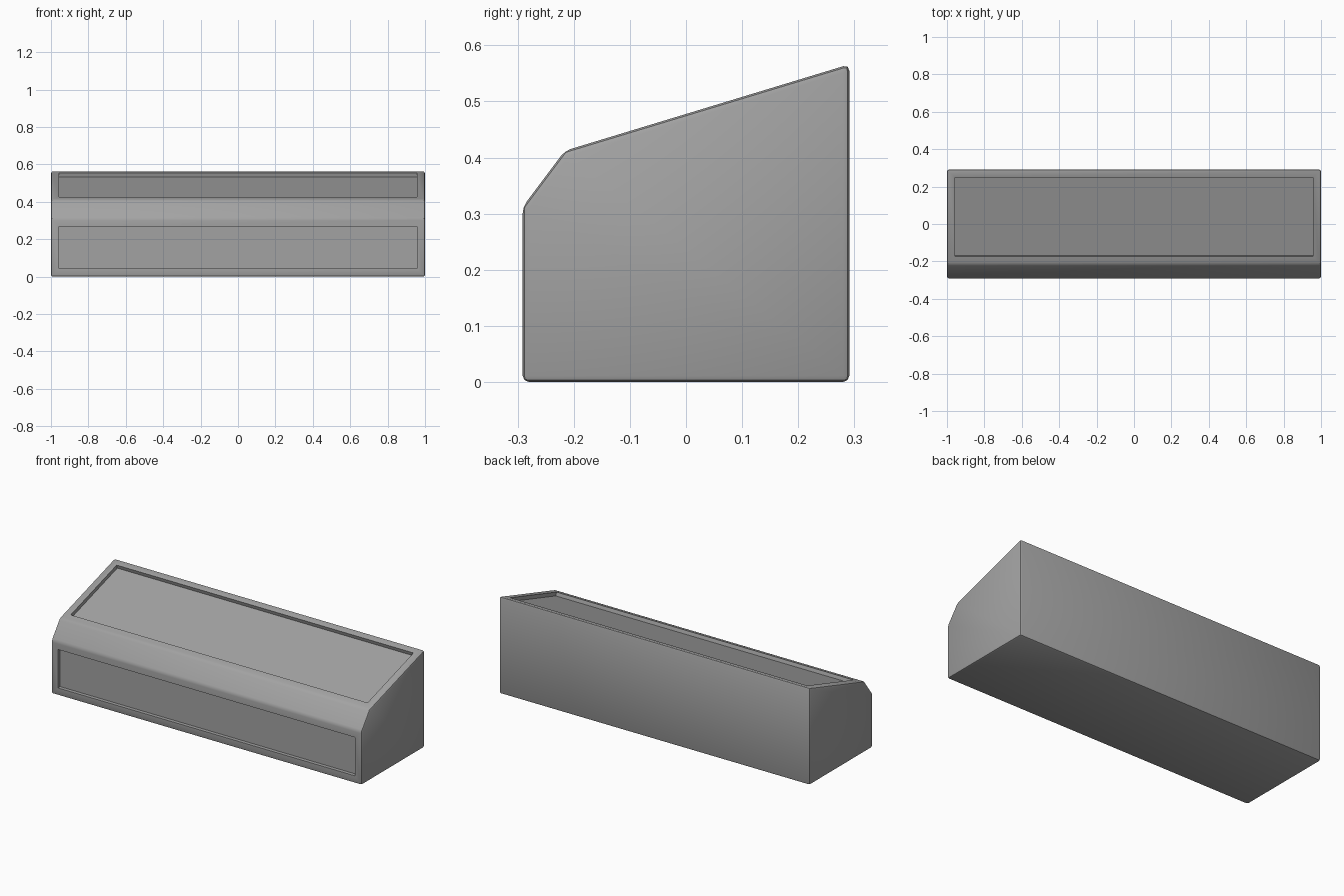
import bpy, bmesh, math

if "Cube" in bpy.data.objects:
    bpy.data.objects.remove(bpy.data.objects["Cube"])

# Side profile (y, z), front at -y
profile = [(-0.291, 0.002), (-0.291, 0.312), (-0.216, 0.412), (0.291, 0.566), (0.291, 0.002)]

bm = bmesh.new()
# Console body: profile extruded along x
left = [bm.verts.new((-1, y, z)) for y, z in profile]
start = bm.faces.new(left)
ext = bmesh.ops.extrude_face_region(bm, geom=[start], use_keep_orig=True)
bmesh.ops.translate(bm, vec=(2, 0, 0),
                    verts=[g for g in ext["geom"] if isinstance(g, bmesh.types.BMVert)])
bmesh.ops.translate(bm, vec=(0, 0, -0.002), verts=[v for v in bm.verts if v.co.z < 0.01])
bmesh.ops.recalc_face_normals(bm, faces=bm.faces[:])
bm.normal_update()
outer_edges = bm.edges[:]

# Recessed panels in the front and the sloped top
front = min(bm.faces, key=lambda f: f.calc_center_median().y)
top = max(bm.faces, key=lambda f: f.calc_center_median().z)
for panel in (front, top):
    normal = panel.normal.copy()
    bmesh.ops.inset_region(bm, faces=[panel], thickness=0.044, use_even_offset=True)
    bmesh.ops.inset_region(bm, faces=[panel], thickness=0.0, depth=0.0)
    bmesh.ops.translate(bm, verts=panel.verts[:], vec=normal * -0.021)

# Small rounding on the outer edges only
bmesh.ops.bevel(bm, geom=outer_edges, offset=0.011, offset_type='OFFSET',
                segments=2, profile=0.5, affect='EDGES', clamp_overlap=True)

mesh = bpy.data.meshes.new("console_body")
bm.to_mesh(mesh)
bm.free()
body = bpy.data.objects.new("console_body", mesh)
bpy.context.collection.objects.link(body)
bpy.context.view_layer.objects.active = body
body.select_set(True)
bpy.ops.object.shade_smooth_by_angle(angle=math.radians(30))

# Dark grey finish
grey = bpy.data.materials.new("dark_grey")
grey.diffuse_color = (0.365, 0.365, 0.365, 1)
grey.use_nodes = True
grey.node_tree.nodes["Principled BSDF"].inputs["Base Color"].default_value = grey.diffuse_color
mesh.materials.append(grey)
